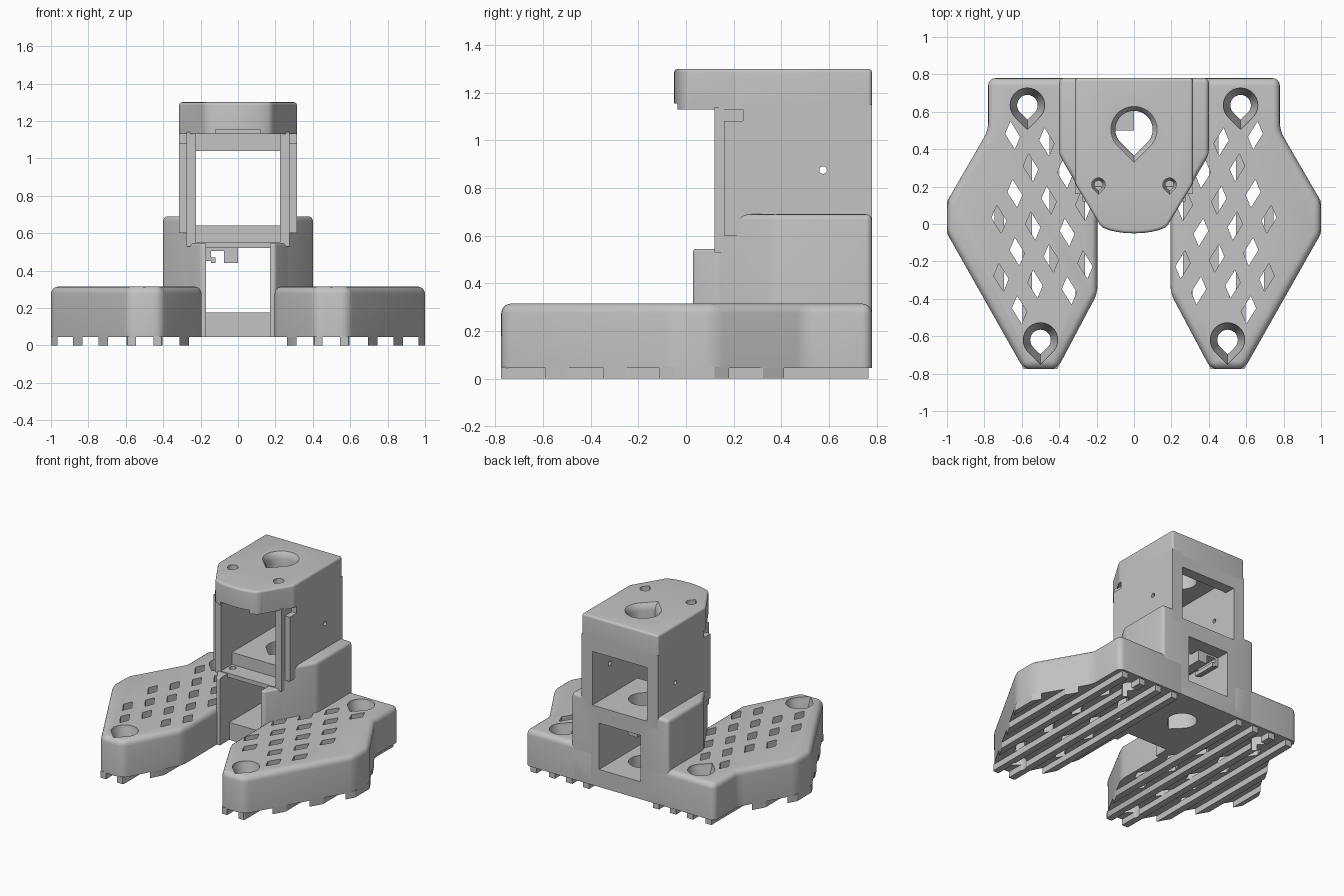
import bpy, bmesh, math
from mathutils import Vector

if "Cube" in bpy.data.objects:
    bpy.data.objects.remove(bpy.data.objects["Cube"])

gray = bpy.data.materials.new("plain gray")
gray.diffuse_color = (0.55, 0.55, 0.55, 1)
gray.use_nodes = True
gray.node_tree.nodes["Principled BSDF"].inputs["Base Color"].default_value = gray.diffuse_color


def make(name, bm):
    bmesh.ops.recalc_face_normals(bm, faces=bm.faces)
    me = bpy.data.meshes.new(name)
    bm.to_mesh(me)
    bm.free()
    me.materials.append(gray)
    ob = bpy.data.objects.new(name, me)
    bpy.context.collection.objects.link(ob)
    return ob


def loft(bm, rings):
    """Skin a list of equal-length point rings and cap the ends."""
    vs = [[bm.verts.new(p) for p in r] for r in rings]
    n = len(vs[0])
    for a, b in zip(vs, vs[1:]):
        for i in range(n):
            bm.faces.new((a[i], a[(i + 1) % n], b[(i + 1) % n], b[i]))
    bm.faces.new(vs[0])
    bm.faces.new(vs[-1])


def prism(name, pts, z0, z1, bev=0.0):
    """Extruded outline with rounded top rim and upright corners."""
    bm = bmesh.new()
    loft(bm, [[(x, y, z) for x, y in pts] for z in (z0, z1)])
    bmesh.ops.recalc_face_normals(bm, faces=bm.faces)
    if bev:
        edges = [e for e in bm.edges if max(v.co.z for v in e.verts) > z1 - 1e-5
                 and e.calc_face_angle(0) > math.radians(25)]
        bmesh.ops.bevel(bm, geom=edges, offset=bev, segments=4, profile=0.5,
                        affect='EDGES', clamp_overlap=True)
    return make(name, bm)


def add_box(bm, x0, x1, y0, y1, z0, z1):
    loft(bm, [[(x0, y0, z), (x1, y0, z), (x1, y1, z), (x0, y1, z)] for z in (z0, z1)])


def boxes(name, *bs):
    bm = bmesh.new()
    for b in bs:
        add_box(bm, *b)
    return make(name, bm)


def drop_ring(cx, cy, r, z, n=28):
    """Teardrop outline, point toward the front."""
    ring = []
    for i in range(n):
        a = -math.pi / 2 + 2 * math.pi * i / n
        k = r * 1.41 if i == 0 else r
        if i in (1, 2, 3, n - 1, n - 2, n - 3):
            t = min(i, n - i) * 2 * math.pi / n
            k = r / math.cos(math.pi / 4 - t)
        ring.append((cx + k * math.cos(a), cy + k * math.sin(a), z))
    return ring


def drop(name, cx, cy, rz):
    bm = bmesh.new()
    loft(bm, [drop_ring(cx, cy, r, z) for r, z in rz])
    return make(name, bm)


def boolean(ob, cutter, op='DIFFERENCE', keep=False):
    m = ob.modifiers.new("cut", 'BOOLEAN')
    m.operation, m.object, m.solver = op, cutter, 'EXACT'
    bpy.context.view_layer.objects.active = ob
    bpy.ops.object.modifier_apply(modifier=m.name)
    if not keep:
        bpy.data.objects.remove(cutter)


def sym(half):
    return half + [(-x, y) for x, y in reversed(half) if abs(x) > 1e-6]


WING = [(.195, .78), (.78, .78), (.78, .50), (1.0, .12), (1.0, -.05),
        (.59, -.775), (.41, -.775), (.195, -.37)]
SCREWS = [(.57, .635), (.5, -.62)]


def inset_ok(p, d):
    """True when p is inside the wing, at least d from its edge."""
    p = Vector(p)
    for i, a in enumerate(WING):
        a, b = Vector(a), Vector(WING[(i + 1) % len(WING)])
        e = (b - a).normalized()
        if e.x * (p.y - a.y) - e.y * (p.x - a.x) > -d:
            return False
    return True


for s, side in ((1, "right"), (-1, "left")):
    # Foot wing with diamond lattice
    outline = [(s * x, y) for x, y in WING]
    wing = prism(side + "_foot", outline, .045, .315, .04)
    bm = bmesh.new()
    for i in range(-6, 7):
        for j in range(-6, 7):
            x, y = .54 - i * .182 - j * .085, -.01 - i * .035 + j * .138
            if not inset_ok((x, y), .055) or (x < .44 and y > .3):
                continue
            if any(math.hypot(x - a, y - b) < .16 for a, b in SCREWS):
                continue
            t = [(.04, .008), (.012, .075), (-.04, -.008), (-.012, -.075)]
            loft(bm, [[(s * (x + u), y + v, z) for u, v in t] for z in (0, .4)])
    boolean(wing, make("diamonds", bm))

    # Grip ribs underneath, clipped to the wing outline
    ribs = boxes(side + "_foot_ribs", *[
        sorted((s * (c - .025), s * (c + .025))) + [-.9, .765, 0, .05]
        for c in (.287, .428, .57, .72, .857, .99)])
    boolean(ribs, prism("clip", outline, -.1, .1), 'INTERSECT')

    # Countersunk screw holes
    for x, y in SCREWS:
        c = drop("screw", s * x, y, [(.055, -.1), (.055, .2), (.09, .29), (.1, .4)])
        boolean(wing, c, keep=True)
        boolean(ribs, c)

    # Upper side wall: inner panel, outer panel, shorter top strip
    wall = boxes(side + "_tower_wall", sorted((s * .225, s * .275)) + [.12, .77, .53, 1.14])
    outer = prism("outer", [(s * .25, .16), (s * .315, .16), (s * .315, .78), (s * .225, .78),
                            (s * .225, .5), (s * .25, .5)], .6, 1.08)
    strip = boxes("strip", sorted((s * .226, s * .315)) + [.24, .78, 1.05, 1.15])
    boolean(wall, outer, 'UNION')
    boolean(wall, strip, 'UNION')
    bm = bmesh.new()
    bmesh.ops.create_cone(bm, cap_ends=True, segments=12, radius1=.016, radius2=.016, depth=.4)
    for v in bm.verts:
        v.co = (s * .27 + v.co.z, .575 + v.co.x, .875 + v.co.y)
    boolean(wall, make("pin_hole", bm))

# Lower tower block and its front posts
block = prism("lower_block", sym([(.4, .78), (.4, .37), (.253, .12)]), .045, .69, .025)
posts = prism("front_posts", sym([(.3, .2), (.2, .03)]), .045, .545, .012)
boolean(block, boxes("lower_window", (-.17, .17, -1, 1, .175, .52)))
boolean(block, boxes("upper_window", (-.235, .235, -1, 1, .64, 2)))
boolean(block, boxes("ledge_cut", (-.235, .235, -1, .25, .55, .66)))
boolean(block, boxes("floor_cut", (-.17, .17, -1, .14, -1, .3)))
boolean(posts, boxes("post_gap", (-.17, .17, -1, 1, -1, 2)))

# Head with a rounded nose, and the lintel at the back
nose = [(.19 * math.cos(a), .01 - .06 * math.sin(a))
        for a in [math.pi / 2 * k / 6 for k in range(7)]]
nose[-1] = (0, -.05)
head = prism("head", sym([(.315, .78), (.315, .215)] + nose), 1.13, 1.3, .03)
boolean(head, boxes("nose_notch", (-.12, .12, -.2, .03, 1, 1.155)))
boxes("back_lintel", (-.24, .24, .7, .78, 1.04, 1.14))

# Teardrop hole through head, shelf and floor
hole = drop("centre_hole", 0, .505, [(.1, -.1), (.1, 1.25), (.108, 1.28), (.14, 1.32)])
boolean(head, hole, keep=True)
boolean(block, hole)

# Small holes beside the nose
for x in (-.19, .19):
    h = drop("small_hole", x, .21, [(.022, .525), (.022, 1.2), (.036, 1.24), (.036, 1.4)])
    boolean(head, h, keep=True)
    boolean(block, h)

# Cable clip hanging in the lower window
boxes("cable_clip", (-.17, -.145, .5, .68, .45, .53), (-.145, -.12, .5, .68, .44, .47),
      (-.075, -.05, .5, .68, .44, .53), (-.05, 0, .5, .68, .44, .52),
      (-.17, 0, .5, .68, .505, .53))

# Smooth rounded edges, keep hard corners crisp
bpy.ops.object.select_all(action='DESELECT')
for ob in bpy.data.objects:
    ob.select_set(True)
bpy.context.view_layer.objects.active = block
bpy.ops.object.shade_smooth_by_angle(angle=math.radians(28))
